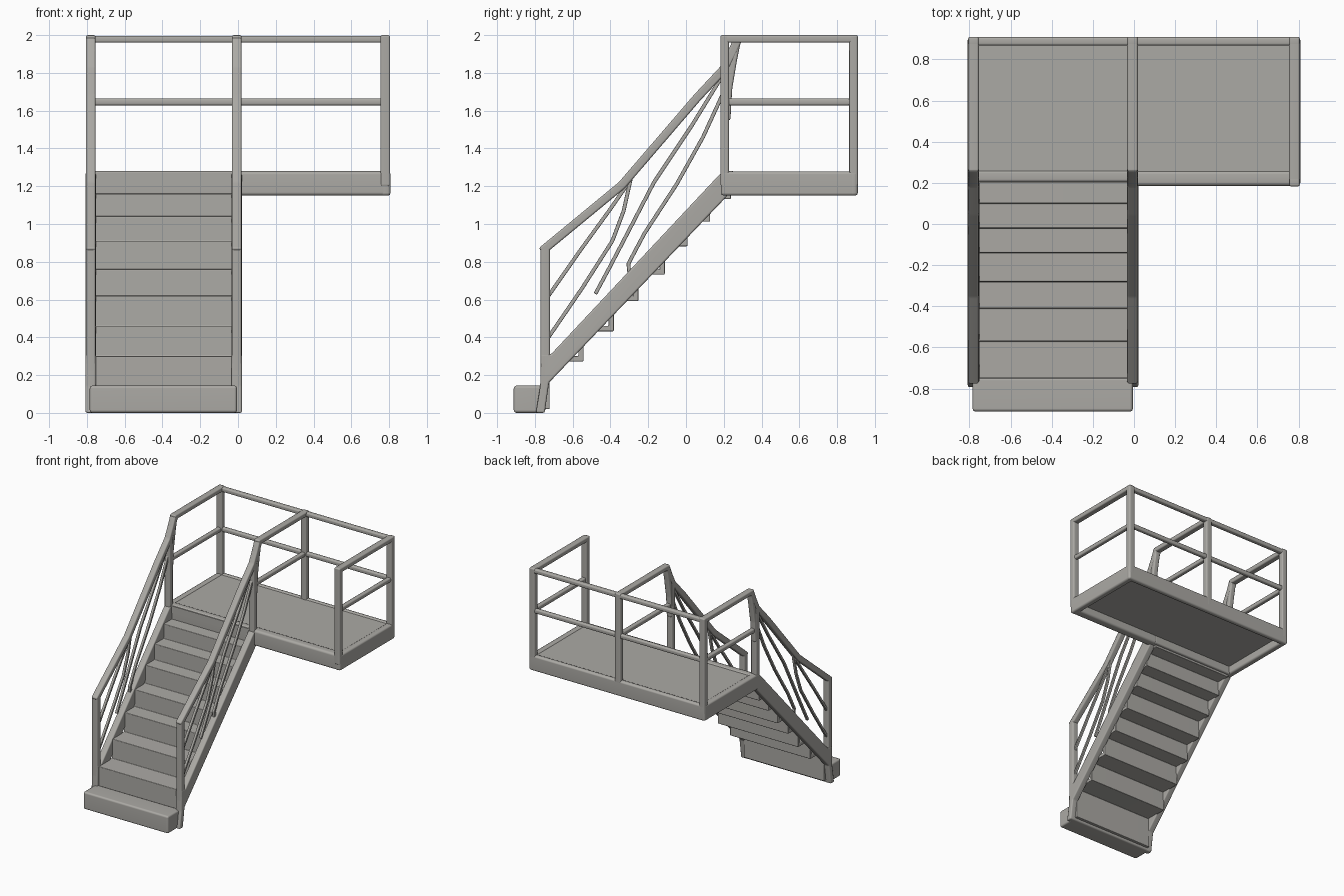
import bpy, bmesh, math
from mathutils import Vector

if "Cube" in bpy.data.objects:
    bpy.data.objects.remove(bpy.data.objects["Cube"])

grey = bpy.data.materials.new("warm_grey_metal")
grey.diffuse_color = (0.41, 0.40, 0.375, 1)
grey.use_nodes = True
grey.node_tree.nodes["Principled BSDF"].inputs["Base Color"].default_value = grey.diffuse_color


def finish(name, bm, bevel):
    """Soften edges, then turn the bmesh into a named object."""
    bmesh.ops.recalc_face_normals(bm, faces=bm.faces)
    if bevel:
        bmesh.ops.bevel(bm, geom=list(bm.edges), offset=bevel, segments=2,
                        profile=0.5, affect='EDGES', clamp_overlap=True)
    me = bpy.data.meshes.new(name)
    bm.to_mesh(me)
    bm.free()
    me.materials.append(grey)
    ob = bpy.data.objects.new(name, me)
    bpy.context.collection.objects.link(ob)
    bpy.ops.object.select_all(action='DESELECT')
    ob.select_set(True)
    bpy.context.view_layer.objects.active = ob
    bpy.ops.object.shade_smooth_by_angle(angle=math.radians(50))
    ob.modifiers.new("even_shading", 'WEIGHTED_NORMAL').keep_sharp = True
    return ob


def prism(name, pts, x0, x1, bevel=0.008):
    """Extrude a (y, z) outline from x0 to x1."""
    bm = bmesh.new()
    face = bm.faces.new([bm.verts.new((x0, y, z)) for y, z in pts])
    ext = bmesh.ops.extrude_face_region(bm, geom=[face])
    verts = [v for v in ext["geom"] if isinstance(v, bmesh.types.BMVert)]
    bmesh.ops.translate(bm, verts=verts, vec=(x1 - x0, 0, 0))
    return finish(name, bm, bevel)


def box(name, x0, x1, y0, y1, z0, z1, bevel=0.01):
    return prism(name, [(y0, z0), (y1, z0), (y1, z1), (y0, z1)], x0, x1, bevel)


def sweep(name, path, x, width, thick, bevel=0.008):
    """Flat bar following a (y, z) path with mitred corners."""
    p = [Vector(q) for q in path]
    normals = []
    for a, b in zip(p, p[1:]):
        d = (b - a).normalized()
        normals.append(Vector((-d.y, d.x)))
    upper, lower = [], []
    for i, q in enumerate(p):
        n1, n2 = normals[max(i - 1, 0)], normals[min(i, len(normals) - 1)]
        off = (n1 + n2) / (1 + n1.dot(n2)) * thick / 2
        upper.append(q + off)
        lower.append(q - off)
    return prism(name, upper + lower[::-1], x - width / 2, x + width / 2, bevel)


XL, XM, XR = -0.78, -0.007, 0.78      # left, middle and right railing planes
W = 0.052                             # post width

# Platform: floor panel inside a deeper rim
box("platform_floor", -0.79, 0.79, 0.20, 0.89, 1.215, 1.272, 0)
box("platform_rim_back", -0.808, 0.808, 0.865, 0.91, 1.15, 1.278, 0.015)
box("platform_rim_left", -0.808, -0.755, 0.19, 0.90, 1.15, 1.278, 0.015)
box("platform_rim_right", 0.755, 0.808, 0.185, 0.90, 1.15, 1.278, 0.015)
box("platform_rim_front", -0.02, 0.80, 0.185, 0.26, 1.15, 1.28, 0.018)
box("platform_rim_at_stairs", -0.79, 0.0, 0.205, 0.26, 1.15, 1.28, 0.012)

# Bottom step block and folded stair sheet
box("bottom_step", -0.785, -0.005, -0.912, -0.745, 0, 0.145, 0.015)
risers = [-0.75, -0.57, -0.41, -0.28, -0.14, -0.02, 0.10, 0.21]
treads = [0.30, 0.46, 0.62, 0.76, 0.91, 1.04, 1.16]
T = 0.028
path = [(risers[0] + T / 2, 0.02)]
for i, z in enumerate(treads):
    path += [(risers[i] + T / 2, z - T / 2), (risers[i + 1] + T / 2, z - T / 2)]
path.append((risers[-1] + T / 2, 1.22))
sweep("stair_treads", path, (XL + XM) / 2, 0.74, T, 0.006)

# Stair sides: stringer, lower post, handrail and thin bent infill rods
stringer = [(-0.795, 0), (-0.748, 0), (-0.725, 0.16), (0.22, 1.15), (0.22, 1.27),
            (0.185, 1.27), (-0.715, 0.31), (-0.768, 0.31), (-0.772, 0.14)]
rods = [
    [(-0.735, 0.61), (-0.56, 0.86), (-0.40, 1.08), (-0.31, 1.21)],
    [(-0.735, 0.39), (-0.55, 0.66), (-0.39, 0.91), (-0.33, 1.07), (-0.29, 1.25)],
    [(-0.48, 0.63), (-0.41, 0.76), (-0.30, 0.97), (-0.17, 1.22), (0.03, 1.52), (0.19, 1.78)],
    [(-0.30, 0.74), (-0.305, 0.79), (-0.22, 0.95), (-0.05, 1.21), (0.09, 1.46), (0.20, 1.70)],
]
for side, x in (("left", XL), ("right", XM)):
    prism("stringer_" + side, stringer, x - 0.028, x + 0.028, 0.01)
    prism("stair_post_" + side, [(-0.77, 0.2), (-0.72, 0.2), (-0.72, 0.91), (-0.77, 0.875)],
          x - W / 2, x + W / 2, 0.01)
    sweep("stair_handrail_" + side,
          [(-0.765, 0.855), (-0.34, 1.205), (0.06, 1.67), (0.20, 1.82), (0.245, 1.91), (0.275, 1.98)],
          x, W, 0.045, 0.01)
    sweep("handrail_bend_" + side,
          [(0.215, 1.55), (0.225, 1.72), (0.25, 1.87), (0.27, 1.97)], x, W * 0.9, 0.04, 0.01)
    for i, rod in enumerate(rods):
        sweep(f"infill_rod_{side}_{i + 1}", rod, x, 0.022, 0.02, 0.005)

# Platform posts and the three side railings running front to back
for side, x in (("left", XL), ("middle", XM), ("right", XR)):
    top = 2.0 if side == "right" else 1.83
    start = 0.185 if side == "right" else 0.255
    box("front_post_" + side, x - W / 2, x + W / 2, 0.182, 0.228, 1.2, top)
    box("back_post_" + side, x - W / 2, x + W / 2, 0.864, 0.91, 1.2, 2.0)
    box("side_top_rail_" + side, x - W / 2, x + W / 2, start, 0.90, 1.96, 2.0)
    box("side_mid_rail_" + side, x - 0.018, x + 0.018, 0.20, 0.89, 1.628, 1.664)

# Back railing
box("back_top_rail", -0.80, 0.80, 0.868, 0.908, 1.96, 1.996)
box("back_mid_rail", -0.79, 0.79, 0.87, 0.905, 1.628, 1.664)
